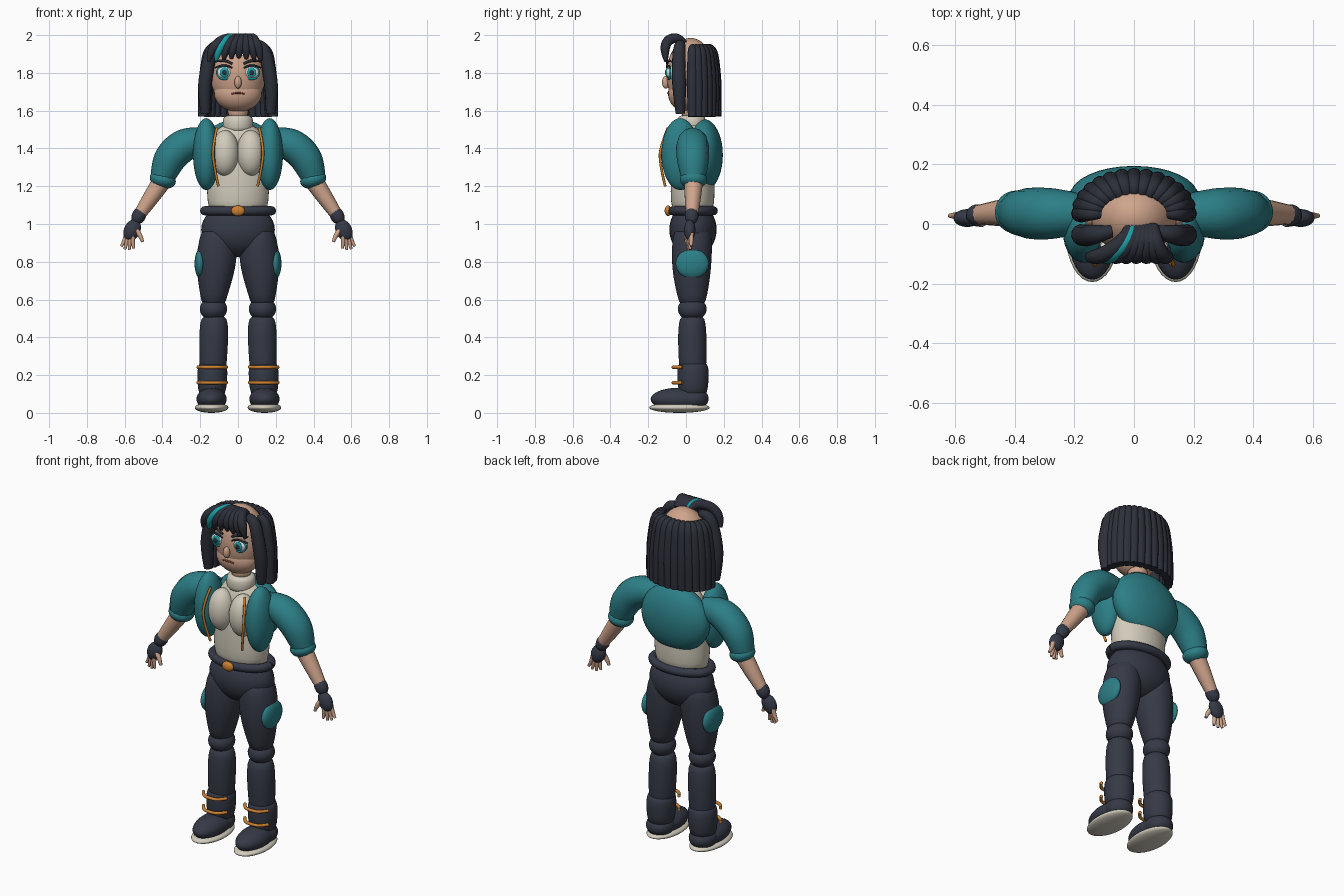
import bpy, bmesh, math
from mathutils import Vector

cube = bpy.data.objects.get("Cube")
if cube:
    bpy.data.objects.remove(cube, do_unlink=True)


def material(name, r, g, b):
    m = bpy.data.materials.new(name)
    m.use_nodes = True
    m.diffuse_color = (r, g, b, 1)
    bsdf = next(n for n in m.node_tree.nodes if n.type == 'BSDF_PRINCIPLED')
    bsdf.inputs["Base Color"].default_value = (r, g, b, 1)
    bsdf.inputs["Roughness"].default_value = 0.7
    return m


NAVY = material("navy cloth", .036, .042, .062)
HAIR = material("dark hair", .026, .029, .042)
TEAL = material("teal jacket", .025, .21, .24)
STREAK = material("bright teal", .01, .34, .37)
SKIN = material("skin", .62, .37, .26)
CREAM = material("cream", .64, .60, .50)
ORANGE = material("orange trim", .62, .22, .03)
WHITE = material("eye white", .80, .80, .78)
LIP = material("lip brown", .25, .09, .06)


def finish(obj, mat):
    obj.data.materials.append(mat)
    if obj.type == 'MESH':
        for p in obj.data.polygons:
            p.use_smooth = True
    return obj


def add_mesh(name, bm, mat):
    bmesh.ops.recalc_face_normals(bm, faces=bm.faces)
    me = bpy.data.meshes.new(name)
    bm.to_mesh(me)
    bm.free()
    obj = bpy.data.objects.new(name, me)
    bpy.context.collection.objects.link(obj)
    return finish(obj, mat)


def ball(name, loc, size, mat, tilt=0):
    """Ellipsoid, optionally tilted about the y axis."""
    bm = bmesh.new()
    bmesh.ops.create_uvsphere(bm, u_segments=32, v_segments=20, radius=1)
    bmesh.ops.scale(bm, vec=size, verts=bm.verts)
    obj = add_mesh(name, bm, mat)
    obj.location = loc
    obj.rotation_euler = (0, tilt, 0)
    return obj


def loft(name, rings, mat, n=20):
    """Skin over horizontal ellipses (z, x, y, rx, ry)."""
    bm = bmesh.new()
    loops = []
    for z, x, y, rx, ry in rings:
        angles = [2 * math.pi * i / n for i in range(n)]
        loops.append([bm.verts.new((x + rx * math.cos(a), y + ry * math.sin(a), z)) for a in angles])
    for a, b in zip(loops, loops[1:]):
        for i in range(n):
            j = (i + 1) % n
            bm.faces.new((a[i], a[j], b[j], b[i]))
    bm.faces.new(loops[0])
    bm.faces.new(loops[-1])
    obj = add_mesh(name, bm, mat)
    obj.modifiers.new("smooth", 'SUBSURF').levels = 1
    return obj


def tube(name, pts, radii, mat):
    """Smooth tapered tube along a path, turned into a mesh."""
    cu = bpy.data.curves.new(name, 'CURVE')
    cu.dimensions = '3D'
    cu.bevel_depth = 1
    cu.bevel_resolution = 4
    cu.use_fill_caps = True
    sp = cu.splines.new('NURBS')
    sp.points.add(len(pts) - 1)
    for p, co, r in zip(sp.points, pts, radii):
        p.co = (*co, 1)
        p.radius = r
    sp.order_u = 3
    sp.use_endpoint_u = True
    sp.resolution_u = 8
    temp = bpy.data.objects.new(name, cu)
    bpy.context.collection.objects.link(temp)
    dg = bpy.context.evaluated_depsgraph_get()
    me = bpy.data.meshes.new_from_object(temp.evaluated_get(dg))
    bpy.data.objects.remove(temp, do_unlink=True)
    obj = bpy.data.objects.new(name, me)
    me.materials.clear()
    bpy.context.collection.objects.link(obj)
    return finish(obj, mat)


# Torso, neck, hips and belt
loft("shirt_torso", [(1.03, 0, .035, .15, .105), (1.12, 0, .035, .165, .118), (1.22, 0, .035, .168, .118),
                     (1.35, 0, .035, .17, .115), (1.47, 0, .04, .14, .09), (1.54, 0, .04, .08, .07)], CREAM)
loft("shirt_collar", [(1.48, 0, .03, .075, .07), (1.51, 0, .03, .082, .077), (1.555, 0, .03, .082, .077),
                      (1.58, 0, .03, .07, .066)], CREAM)
loft("neck", [(1.53, 0, .03, .06, .06), (1.66, 0, .03, .06, .06)], SKIN)
ball("hips", (0, .037, .97), (.195, .125, .145), NAVY)
tube("belt", [(.178 * math.cos(a), .037 + .108 * math.sin(a), 1.07)
              for a in [math.tau * i / 32 for i in range(33)]], [.024] * 33, NAVY)
ball("belt_buckle", (0, -.095, 1.07), (.036, .018, .028), ORANGE)

# Jacket back
ball("jacket_back", (0, .095, 1.365), (.215, .1, .19), TEAL)

# Head and face
ball("head", (0, .025, 1.79), (.145, .128, .195), SKIN)
ball("jaw", (0, .0, 1.69), (.126, .095, .095), SKIN)
ball("nose", (0, -.107, 1.75), (.019, .02, .033), SKIN)
tube("mouth", [(-.036, -.088, 1.688), (0, -.104, 1.7), (.036, -.088, 1.688)], [.004, .006, .004], LIP)

# Back hair strands
COUNT = 15
for i in range(COUNT):
    a = math.pi * i / (COUNT - 1)
    c, s = math.cos(a), math.sin(a)
    ring = [(.115, .07, 1.93), (.155, .105, 1.945), (.175, .12, 1.8), (.182, .125, 1.7), (.186, .127, 1.568)]
    tube(f"back_strand_{i + 1}", [(rx * c, .035 + ry * s, z) for rx, ry, z in ring],
         [.018, .026, .03, .03, .025], HAIR)

# Swept fringe with one coloured streak
for i, tip in enumerate((-.155, -.115, -.075, -.035, .005, .045, .085, .12)):
    root = .3 * tip + .03
    z = 1.86 + .02 * (1 - abs(tip) / .15)
    tube(f"fringe_{i + 1}", [(root, -.01, 1.955), (root, -.04, 1.99), (.65 * tip + .01, -.1, 1.975),
                             (.95 * tip, -.115, 1.915), (tip, -.105, z)],
         [.018, .026, .027, .025, .009], STREAK if i == 1 else HAIR)

for s, side in ((1, "left"), (-1, "right")):
    def P(*pts):
        return [(s * x, y, z) for x, y, z in pts]

    # Face side lock and ear
    tube(side + "_face_lock", P((.075, -.025, 1.95), (.13, -.035, 1.96), (.165, -.04, 1.82),
                                (.18, -.035, 1.7), (.172, -.03, 1.585)),
         [.02, .033, .037, .037, .025], HAIR)
    ball(side + "_ear", (s * .145, .015, 1.77), (.02, .025, .045), SKIN)

    # Eye
    ex = s * .072
    ball(side + "_eyeball", (ex, -.078, 1.802), (.042, .028, .036), WHITE)
    tube(side + "_eye_rim", [(ex + .039 * math.cos(a), -.092 + .008 * abs(math.cos(a)), 1.802 + .035 * math.sin(a))
                             for a in [math.tau * k / 16 for k in range(17)]], [.006] * 17, STREAK)
    ball(side + "_iris", (ex, -.1, 1.802), (.024, .009, .026), STREAK)
    ball(side + "_pupil", (ex, -.106, 1.802), (.013, .006, .015), HAIR)
    tube(side + "_lash", P((.03, -.1, 1.825), (.072, -.108, 1.853), (.122, -.083, 1.826)), [.004, .007, .004], HAIR)
    tube(side + "_brow", P((.03, -.1, 1.848), (.075, -.1, 1.876), (.12, -.075, 1.858)), [.006, .009, .004], HAIR)

    # Chest, jacket front and trim
    ball(side + "_chest", (s * .068, -.05, 1.375), (.075, .078, .122), CREAM)
    ball(side + "_jacket_front", (s * .168, -.03, 1.37), (.07, .1, .19), TEAL)
    tube(side + "_jacket_trim", P((.112, -.095, 1.51), (.132, -.132, 1.42), (.133, -.142, 1.33), (.104, -.11, 1.2)),
         [.007] * 4, ORANGE)

    # Arm
    tube(side + "_sleeve", P((.15, .035, 1.44), (.25, .035, 1.44), (.34, .035, 1.38), (.385, .038, 1.3),
                             (.41, .04, 1.21)), [.06, .085, .088, .08, .055], TEAL)
    ball(side + "_cuff", (s * .398, .04, 1.235), (.07, .072, .047), TEAL, -.25 * s)
    tube(side + "_forearm", P((.4, .04, 1.23), (.46, .037, 1.14), (.535, .03, 1.03)), [.05, .045, .03], SKIN)
    ball(side + "_wrist_band", (s * .524, .03, 1.045), (.037, .036, .05), NAVY, -.5 * s)
    ball(side + "_glove", (s * .56, .02, .968), (.043, .03, .058), NAVY, -.45 * s)
    for k, (x, z) in enumerate(((.552, .87), (.576, .862), (.6, .866), (.619, .882))):
        y = .01 + .006 * k
        tube(f"{side}_finger_{k + 1}", P((.555 + .012 * k, y, .95), (.56 + .013 * k, y, .91), (x, y, z)),
             [.013, .012, .007], SKIN)
    tube(side + "_thumb", P((.54, .01, .97), (.515, .0, .94), (.505, .0, .905)), [.015, .013, .008], SKIN)

    # Leg
    def leg(name, rings):
        loft(f"{side}_{name}", [(z, s * x, y, rx, ry) for z, x, y, rx, ry in rings], NAVY)

    leg("thigh", [(.56, .13, .033, .06, .065), (.62, .128, .033, .072, .08), (.72, .12, .03, .097, .1),
                  (.82, .113, .03, .11, .108), (.92, .108, .033, .1, .108), (1.0, .1, .037, .08, .09)])
    ball(side + "_knee", (s * .13, .033, .55), (.072, .076, .062), NAVY)
    leg("shin", [(.17, .133, .037, .068, .07), (.27, .132, .035, .073, .074), (.4, .128, .033, .079, .078),
                 (.48, .127, .033, .075, .072), (.52, .127, .033, .06, .06)])
    leg("boot_shaft", [(.08, .138, .037, .065, .07), (.13, .137, .037, .077, .08), (.19, .136, .037, .081, .085),
                       (.24, .135, .037, .08, .084), (.275, .134, .037, .068, .07)])
    ball(side + "_thigh_patch", (s * .2, .033, .79), (.03, .088, .078), TEAL)

    # Boot with straps and sole
    ball(side + "_boot_heel", (s * .14, .037, .075), (.077, .083, .06), NAVY)
    ball(side + "_boot_toe", (s * .14, -.04, .073), (.08, .147, .06), NAVY)
    ball(side + "_sole", (s * .14, -.035, .028), (.089, .16, .028), CREAM)
    for k, z in enumerate((.16, .242)):
        tube(f"{side}_boot_strap_{k + 1}", P((.06, -.02, z), (.085, -.062, z), (.136, -.07, z), (.187, -.062, z),
                                             (.212, -.02, z)), [.009] * 5, ORANGE)
